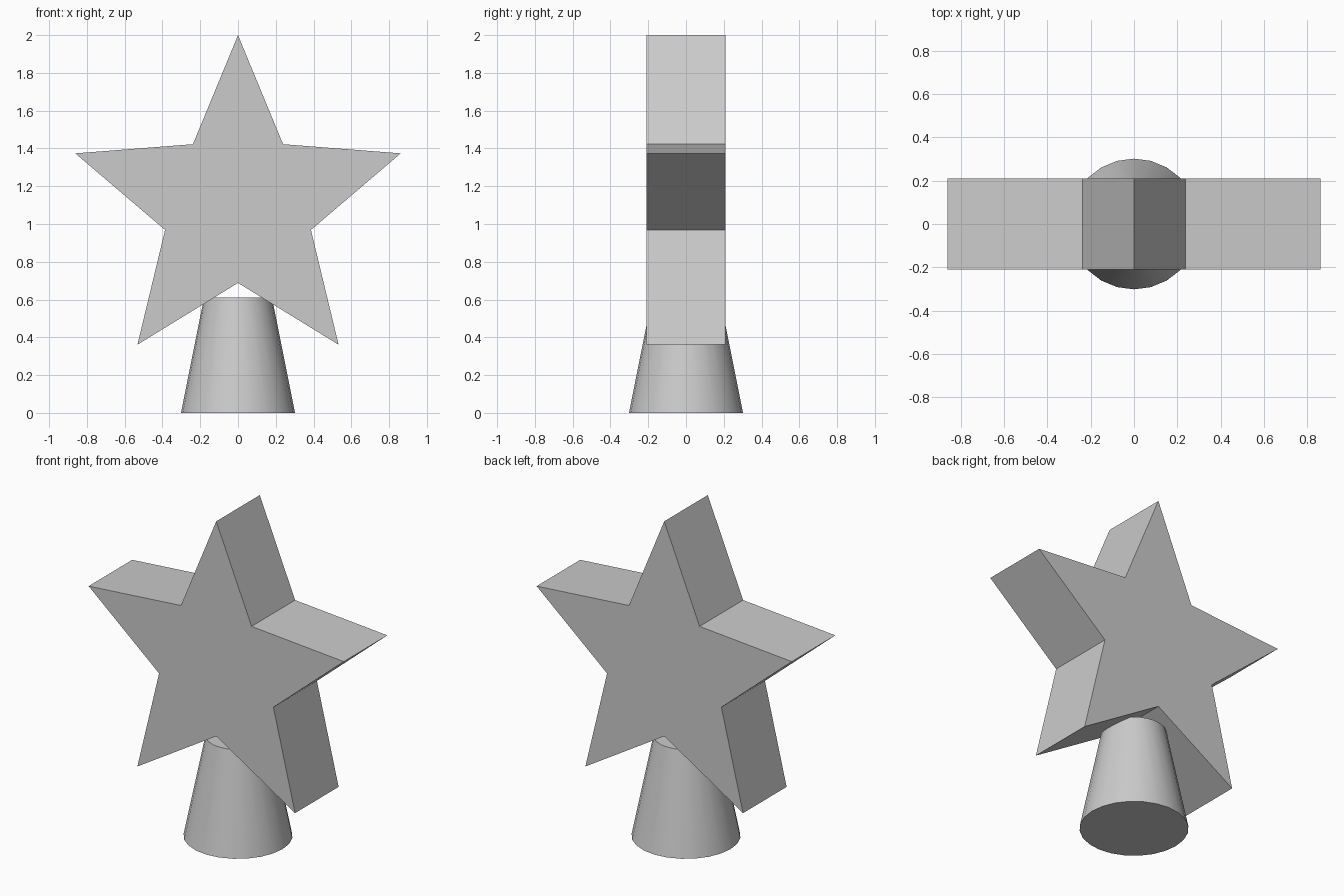
import bpy
import bmesh
from math import sin, cos, pi, radians

if "Cube" in bpy.data.objects:
    bpy.data.objects.remove(bpy.data.objects["Cube"], do_unlink=True)

# Single plain grey material
grey = bpy.data.materials.new("plain grey")
grey.use_nodes = True
colour = (0.6, 0.6, 0.6, 1)
grey.diffuse_color = colour
grey.node_tree.nodes["Principled BSDF"].inputs["Base Color"].default_value = colour

# Tapered round stand
bpy.ops.mesh.primitive_cone_add(vertices=24, radius1=0.302, radius2=0.18,
                                depth=0.61, location=(0, 0, 0.305))
stand = bpy.context.object
stand.name = "tapered_stand"
stand.data.materials.append(grey)
bpy.ops.object.shade_smooth_by_angle(angle=radians(30))

# Thick five-pointed star: alternate outer and inner radii, then extrude
OUTER, INNER, CENTRE, HALF_DEPTH = 0.906, 0.406, 1.094, 0.21
bm = bmesh.new()
outline = []
for i in range(10):
    radius = INNER if i % 2 else OUTER
    angle = i * pi / 5
    outline.append(bm.verts.new((radius * sin(angle), -HALF_DEPTH,
                                 CENTRE + radius * cos(angle))))
face = bm.faces.new(outline)
extruded = bmesh.ops.extrude_face_region(bm, geom=[face], use_keep_orig=True)
back = [v for v in extruded["geom"] if isinstance(v, bmesh.types.BMVert)]
bmesh.ops.translate(bm, verts=back, vec=(0, 2 * HALF_DEPTH, 0))
bmesh.ops.recalc_face_normals(bm, faces=bm.faces)
mesh = bpy.data.meshes.new("star")
bm.to_mesh(mesh)
bm.free()
mesh.materials.append(grey)
star = bpy.data.objects.new("star", mesh)
bpy.context.collection.objects.link(star)
